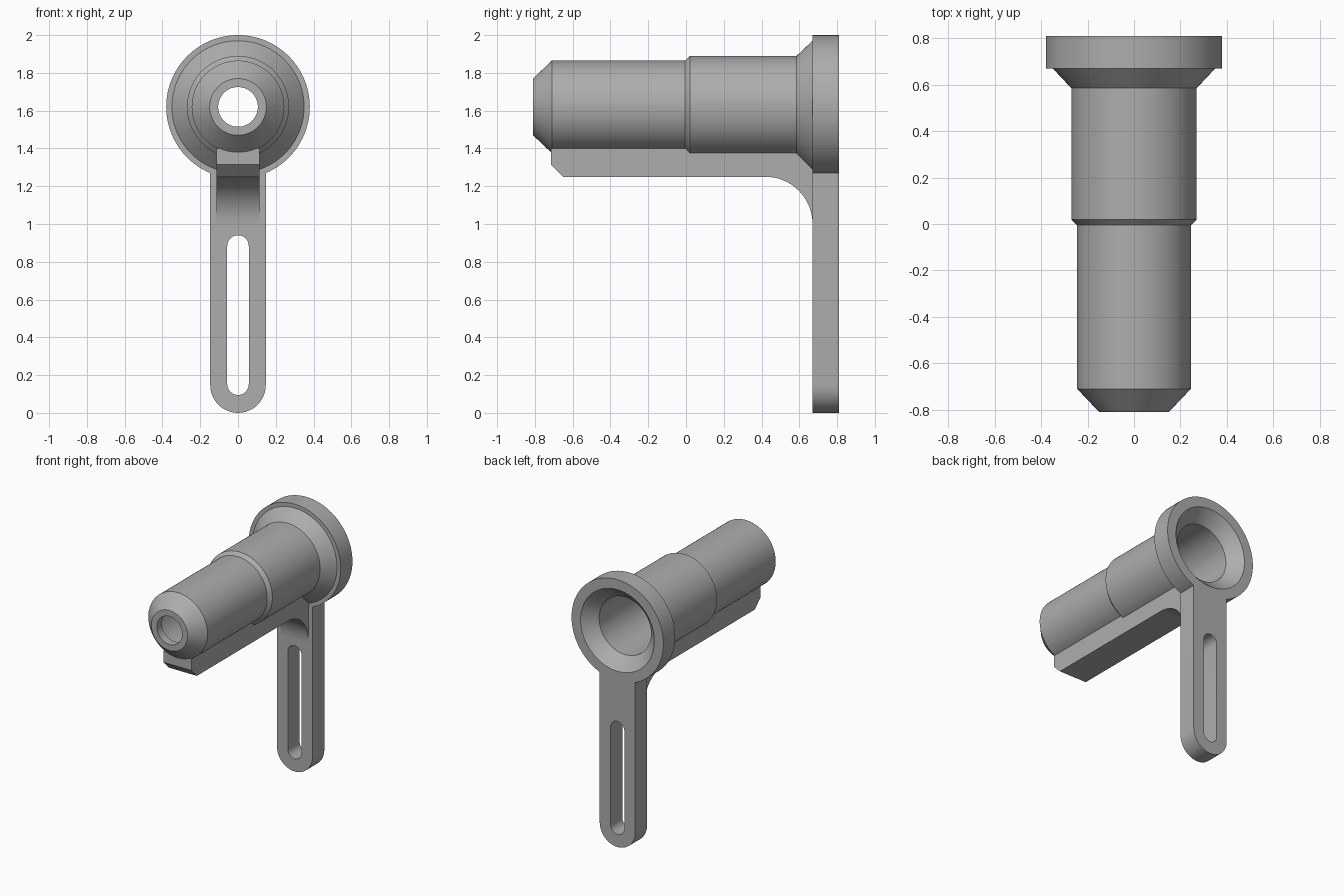
import bpy, bmesh
from math import cos, sin, pi, sqrt

if "Cube" in bpy.data.objects:
    bpy.data.objects.remove(bpy.data.objects["Cube"])

AXIS_Z = 1.62
FLANGE_R = 0.38
BACK_Y, ARM_Y = 0.81, 0.67

grey = bpy.data.materials.new("plain_grey")
grey.use_nodes = True
colour = (0.42, 0.42, 0.42, 1)
grey.diffuse_color = colour
grey.node_tree.nodes["Principled BSDF"].inputs["Base Color"].default_value = colour


def finish(name, bm):
    bmesh.ops.recalc_face_normals(bm, faces=bm.faces)
    mesh = bpy.data.meshes.new(name)
    bm.to_mesh(mesh)
    bm.free()
    mesh.materials.append(grey)
    obj = bpy.data.objects.new(name, mesh)
    bpy.context.collection.objects.link(obj)
    bpy.ops.object.select_all(action="DESELECT")
    bpy.context.view_layer.objects.active = obj
    obj.select_set(True)
    bpy.ops.object.shade_smooth_by_angle(angle=pi / 9)
    return obj


def bridge(bm, a, b):
    # quads between two closed rings of equal length
    for i in range(len(a)):
        j = (i + 1) % len(a)
        bm.faces.new((a[i], a[j], b[j], b[i]))


def lathe(name, profile, segments=96):
    # closed (y, radius) profile turned around the tube axis
    bm = bmesh.new()
    rings = []
    for y, r in profile:
        angles = [2 * pi * i / segments for i in range(segments)]
        rings.append([bm.verts.new((r * cos(t), y, AXIS_Z + r * sin(t))) for t in angles])
    for i, ring in enumerate(rings):
        bridge(bm, ring, rings[(i + 1) % len(rings)])
    return finish(name, bm)


# Hollow stepped tube with tapered nose, flange and funnel mouth
lathe("tube", [
    (-0.81, 0.105), (-0.81, 0.15), (-0.71, 0.245), (-0.005, 0.245),
    (0.02, 0.27), (0.585, 0.27), (ARM_Y, 0.35), (ARM_Y, FLANGE_R),
    (BACK_Y, FLANGE_R), (BACK_Y, 0.305), (0.72, 0.215),
    (-0.68, 0.215), (-0.75, 0.105),
])

# Rail under the tube: side profile with chamfered nose and filleted heel
rail = [(-0.715, 1.4), (-0.715, 1.315), (-0.65, 1.25)]
for i in range(17):
    t = pi / 2 * i / 16
    rail.append((0.42 + 0.25 * sin(t), 1.0 + 0.25 * cos(t)))
rail += [(0.68, 1.0), (0.68, 1.4)]
bm = bmesh.new()
face = bm.faces.new([bm.verts.new((-0.115, y, z)) for y, z in rail])
ext = bmesh.ops.extrude_face_region(bm, geom=[face])
bmesh.ops.translate(bm, vec=(0.23, 0, 0),
                    verts=[v for v in ext["geom"] if isinstance(v, bmesh.types.BMVert)])
finish("rail", bm)


# Slotted arm: outer outline with rounded foot, top following the flange rim
def arm_ring(bm, y, half, foot, top):
    ring = []
    for end in (0, 1):
        for i in range(25):
            t = pi * (end + i / 24)
            x = half * cos(t)
            z = top(x, t) if end == 0 else foot + half * sin(t)
            ring.append(bm.verts.new((x, y, z)))
    return ring


bm = bmesh.new()
outer, slot = [], []
for y in (ARM_Y, BACK_Y):
    outer.append(arm_ring(bm, y, 0.147, 0.147,
                          lambda x, t: AXIS_Z - sqrt(0.375 ** 2 - x * x)))
    slot.append(arm_ring(bm, y, 0.057, 0.152,
                         lambda x, t: 0.883 + 0.057 * sin(t)))
bridge(bm, outer[0], outer[1])
bridge(bm, slot[0], slot[1])
bridge(bm, outer[0], slot[0])
bridge(bm, outer[1], slot[1])
finish("slotted_arm", bm)
